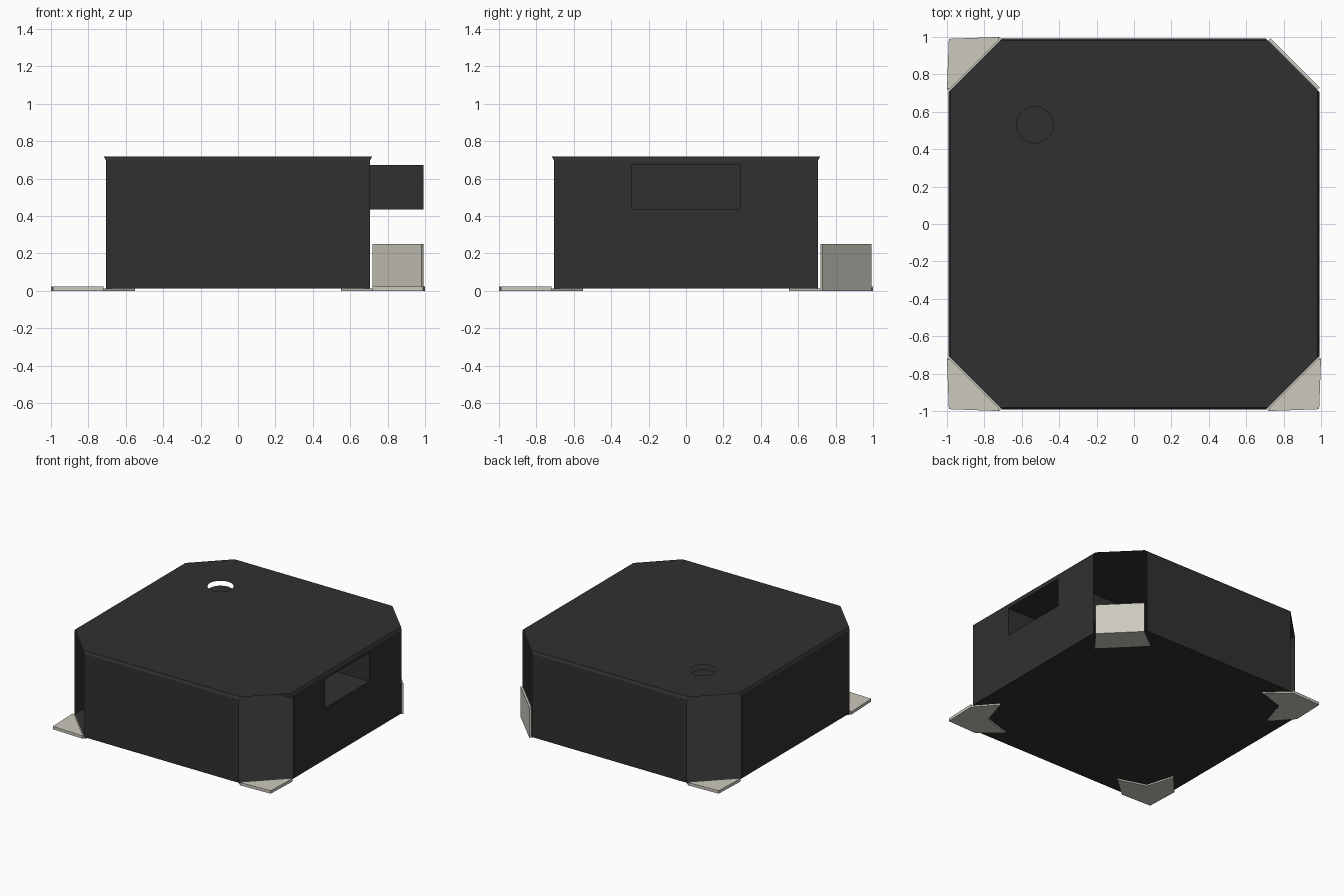
import bpy, bmesh, math
from mathutils import Vector, Matrix

cube = bpy.data.objects.get("Cube")
if cube:
    bpy.data.objects.remove(cube, do_unlink=True)


def material(name, rgb):
    m = bpy.data.materials.new(name)
    m.use_nodes = True
    m.diffuse_color = (*rgb, 1)
    bsdf = m.node_tree.nodes["Principled BSDF"]
    bsdf.inputs["Base Color"].default_value = (*rgb, 1)
    bsdf.inputs["Roughness"].default_value = 0.7
    return m


BLACK = material("black plastic", (0.03, 0.03, 0.03))
SILVER = material("silver metal", (0.60, 0.58, 0.51))


def finish(bm, name, mat):
    me = bpy.data.meshes.new(name)
    bm.to_mesh(me)
    bm.free()
    me.materials.append(mat)
    ob = bpy.data.objects.new(name, me)
    bpy.context.collection.objects.link(ob)
    return ob


def polygon(bm, pts):
    return bm.faces.new([bm.verts.new(p) for p in pts])


def holed_sheet(bm, outer, inner, facing):
    """Flat sheet between an outer and an inner outline."""
    edges = []
    for loop in (outer, inner):
        vs = [bm.verts.new(p) for p in loop]
        edges += [bm.edges.new((vs[i], vs[(i + 1) % len(vs)])) for i in range(len(vs))]
    geom = bmesh.ops.triangle_fill(bm, edges=edges, use_beauty=True, use_dissolve=False)["geom"]
    for f in geom:
        if isinstance(f, bmesh.types.BMFace):
            f.normal_update()
            if f.normal.dot(Vector(facing)) < 0:
                f.normal_flip()


def prism(bm, pts, z0, z1):
    """Extrude a flat outline from z0 to z1."""
    f = polygon(bm, [(x, y, z0) for x, y in pts])
    new = bmesh.ops.extrude_face_region(bm, geom=[f])["geom"]
    for v in new:
        if isinstance(v, bmesh.types.BMVert):
            v.co.z = z1


def octagon(a, b, z):
    return [(a, -b, z), (a, b, z), (b, a, z), (-b, a, z),
            (-a, b, z), (-a, -b, z), (-b, -a, z), (b, -a, z)]


R, H = 0.992, 0.705            # wall distance and half width
RT, HT = 0.98, 0.717           # the same at the top edge
Z0, Z1, Z2 = 0.013, 0.695, 0.717
PY, PZ0, PZ1, PX = 0.29, 0.435, 0.672, 0.44   # side port
HX, HY, HR = -0.53, 0.53, 0.097               # top hole

# Side walls, open at the four cut corners; the +x wall has the port cut out
bm = bmesh.new()
for i in range(4):
    rot = Matrix.Rotation(i * math.pi / 2, 3, 'Z')
    low = [(R, -H, Z0), (R, H, Z0), (R, H, Z1), (R, -H, Z1)]
    bevel = [(R, -H, Z1), (R, H, Z1), (RT, HT, Z2), (RT, -HT, Z2)]
    polygon(bm, [rot @ Vector(p) for p in bevel])
    if i:
        polygon(bm, [rot @ Vector(p) for p in low])
    else:
        port = [(R, -PY, PZ0), (R, PY, PZ0), (R, PY, PZ1), (R, -PY, PZ1)]
        holed_sheet(bm, low, port, (1, 0, 0))
finish(bm, "side_walls", BLACK)

# Lid with round hole
bm = bmesh.new()
ring = [(HX + HR * math.cos(t * math.pi / 16), HY + HR * math.sin(t * math.pi / 16), Z2)
        for t in range(32)]
holed_sheet(bm, octagon(RT, HT, Z2), ring, (0, 0, 1))
finish(bm, "lid", BLACK)

# Disc set below the hole
bm = bmesh.new()
polygon(bm, [(x, y, Z2 - 0.04) for x, y, z in ring])
finish(bm, "hole_disc", BLACK)

# Floor
bm = bmesh.new()
polygon(bm, octagon(R, H, Z0)).normal_flip()
finish(bm, "floor", BLACK)

# Port recess: a box open towards +x
bm = bmesh.new()
bmesh.ops.create_cube(bm, size=1)
for v in bm.verts:
    v.co = (R if v.co.x > 0 else PX, PY if v.co.y > 0 else -PY,
            PZ1 if v.co.z > 0 else PZ0)
bm.normal_update()
bmesh.ops.delete(bm, geom=[f for f in bm.faces if f.normal.x > 0.5], context='FACES')
bmesh.ops.reverse_faces(bm, faces=bm.faces[:])
finish(bm, "port_recess", BLACK)

# Flat chevron pads on three corners: thin under the floor, thicker outside
chevron = [(0.72, 1.0), (0.55, 0.85), (0.78, 0.78), (0.85, 0.55), (1.0, 0.72), (0.99, 0.99)]
outer = [(0.72, 1.0), (0.724, 0.984), (0.984, 0.724), (1.0, 0.72), (0.99, 0.99)]
for name, sx, sy in (("front_left_pad", 1, -1), ("front_right_pad", -1, -1),
                     ("back_right_pad", -1, 1)):
    bm = bmesh.new()
    prism(bm, [(x * sx, y * sy) for x, y in chevron], 0, 0.012)
    prism(bm, [(x * sx, y * sy) for x, y in outer], 0.0, 0.024)
    bmesh.ops.recalc_face_normals(bm, faces=bm.faces[:])
    finish(bm, name, SILVER)

# Bent pad on the remaining corner: foot under the floor, plate standing up
bm = bmesh.new()
prism(bm, [(0.72, 0.98), (0.55, 0.85), (0.85, 0.55), (0.98, 0.72)], 0, 0.012)
prism(bm, [(0.718, 0.98), (0.98, 0.718), (0.992, 0.73), (0.73, 0.992)], 0, 0.25)
bmesh.ops.recalc_face_normals(bm, faces=bm.faces[:])
finish(bm, "back_left_bent_pad", SILVER)
